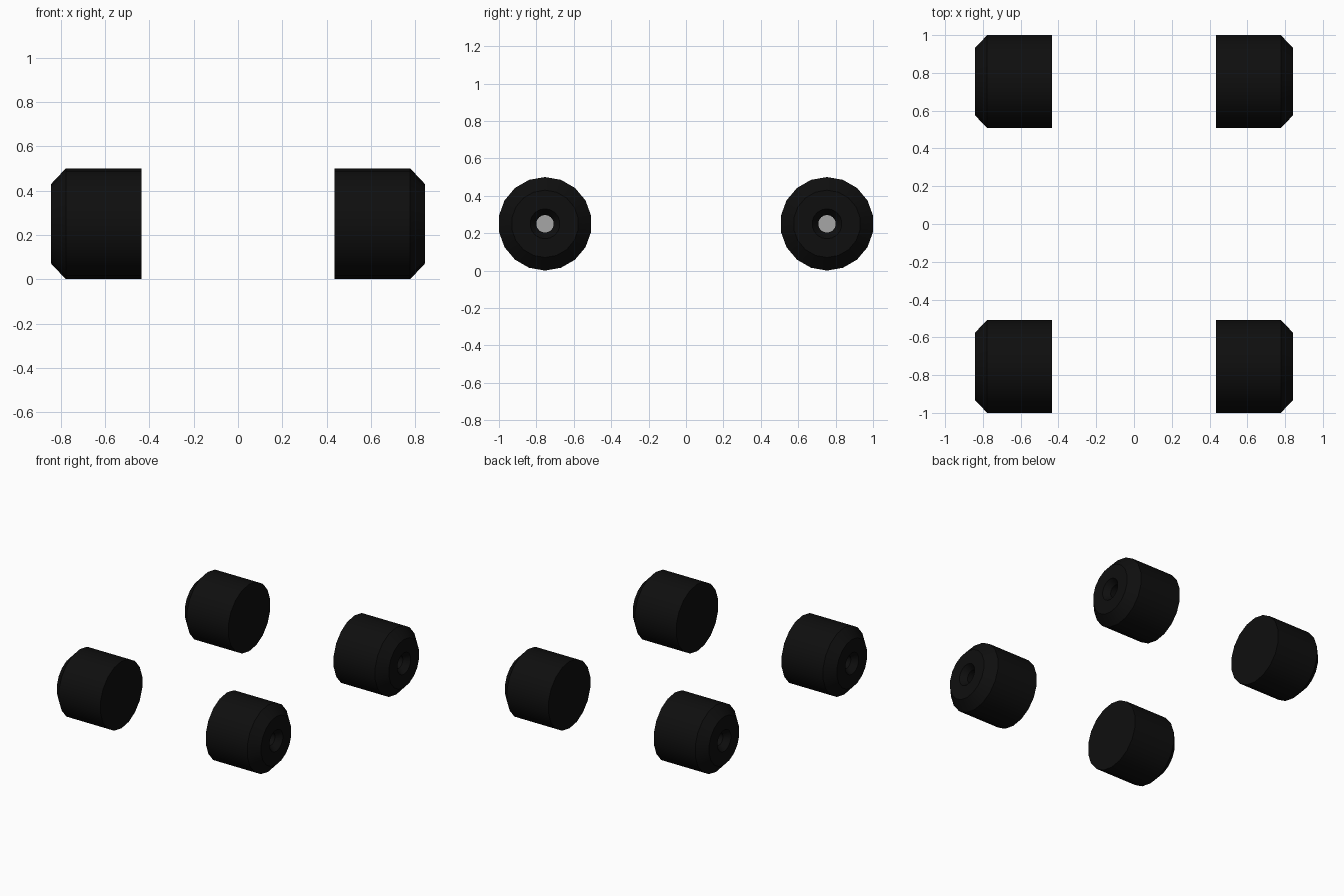
import bpy, bmesh, math

if "Cube" in bpy.data.objects:
    bpy.data.objects.remove(bpy.data.objects["Cube"])

SIDES = 18
R, CY, CZ = 0.25, 0.7538, 0.25


def material(name, rgb):
    m = bpy.data.materials.new(name)
    m.diffuse_color = (*rgb, 1)
    m.use_nodes = True
    m.node_tree.nodes["Principled BSDF"].inputs["Base Color"].default_value = m.diffuse_color
    return m


rubber = material("black rubber", (0.0045, 0.0045, 0.0045))
metal = material("grey metal", (0.38, 0.38, 0.38))

# Lathe profile (x, radius): inner cap, tread, chamfer, outer face, tapered hub hole
PROFILE = [(0.435, R), (0.777, R), (0.843, 0.18), (0.843, 0.08),
           (0.80, 0.047), (0.66, 0.047)]


def wheel(name, side, cy):
    bm = bmesh.new()
    rings = []
    for x, r in PROFILE:
        ring = []
        for k in range(SIDES):
            a = math.pi / 2 + 2 * math.pi * k / SIDES
            ring.append(bm.verts.new((side * x, cy + r * math.cos(a), CZ + r * math.sin(a))))
        rings.append(ring)
    for a, b in zip(rings, rings[1:]):
        for k in range(SIDES):
            n = (k + 1) % SIDES
            bm.faces.new((a[k], a[n], b[n], b[k]))
    # Flat inner cap, and the axle end at the bottom of the hub hole
    bm.faces.new(rings[0])
    bm.faces.new(rings[-1]).material_index = 1
    bmesh.ops.recalc_face_normals(bm, faces=bm.faces)
    me = bpy.data.meshes.new(name)
    bm.to_mesh(me)
    bm.free()
    me.materials.append(rubber)
    me.materials.append(metal)
    ob = bpy.data.objects.new(name, me)
    bpy.context.collection.objects.link(ob)
    bpy.ops.object.select_all(action='DESELECT')
    ob.select_set(True)
    bpy.context.view_layer.objects.active = ob
    bpy.ops.object.shade_smooth_by_angle(angle=math.radians(30))


# Four wheels
for sname, side in (("left", -1), ("right", 1)):
    for ename, cy in (("front", -CY), ("back", CY)):
        wheel(f"{ename}_{sname}_wheel", side, cy)
